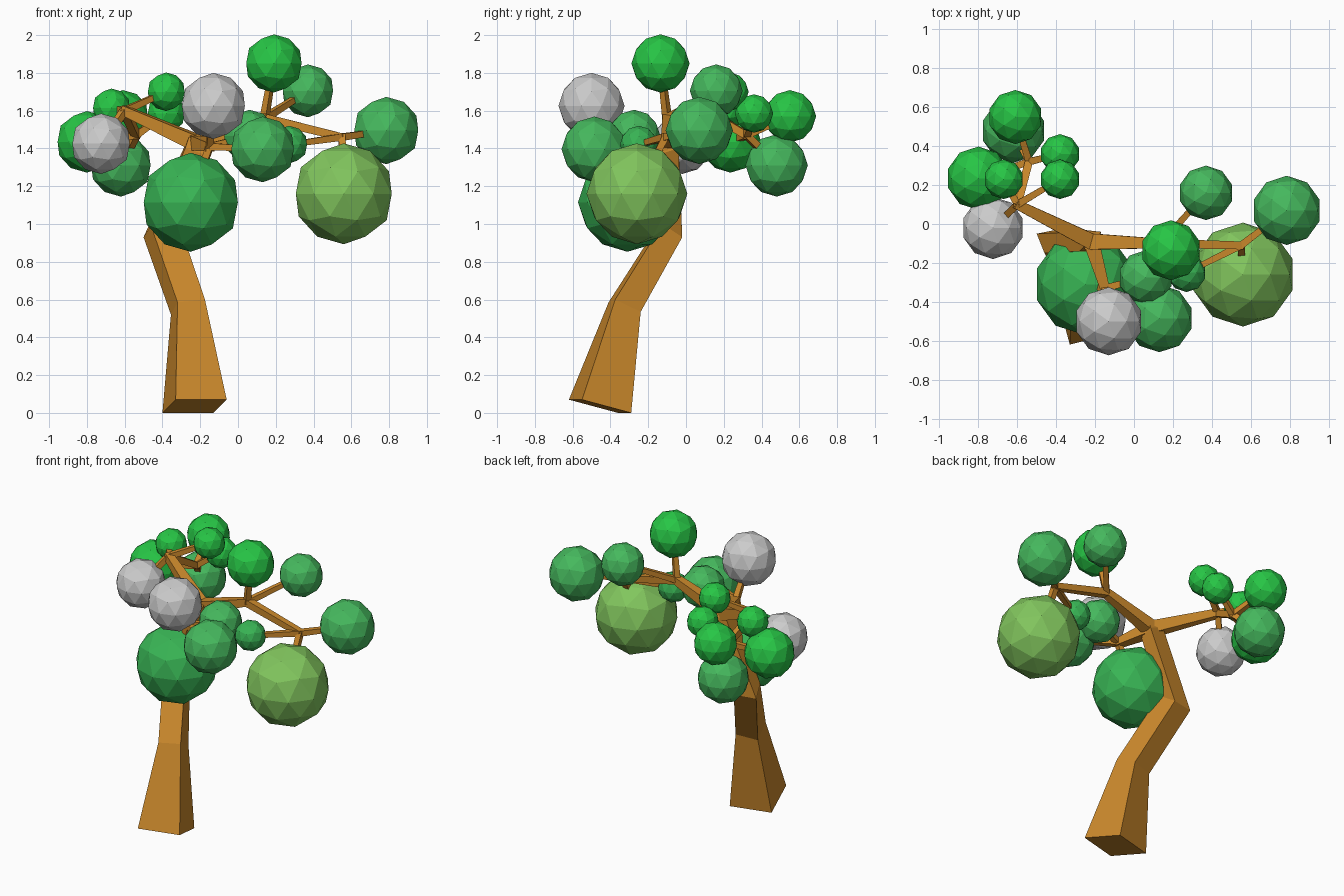
import bpy, bmesh
from mathutils import Vector

if "Cube" in bpy.data.objects:
    bpy.data.objects.remove(bpy.data.objects["Cube"])


def material(name, rgb):
    m = bpy.data.materials.new(name)
    m.diffuse_color = (*rgb, 1)
    m.use_nodes = True
    m.node_tree.nodes["Principled BSDF"].inputs["Base Color"].default_value = m.diffuse_color
    return m


wood = material("wood", (0.60, 0.25, 0.025))
bright = material("bright_leaf", (0.02, 0.56, 0.06))
mid = material("mid_leaf", (0.06, 0.48, 0.11))
deep = material("deep_leaf", (0.04, 0.46, 0.09))
lime = material("lime_leaf", (0.22, 0.56, 0.11))


def make_object(name, bm, mat):
    bmesh.ops.recalc_face_normals(bm, faces=bm.faces[:])
    me = bpy.data.meshes.new(name)
    bm.to_mesh(me)
    bm.free()
    ob = bpy.data.objects.new(name, me)
    bpy.context.collection.objects.link(ob)
    if mat:
        me.materials.append(mat)
    return ob


def loft(name, rings, mat):
    """Skin a stack of four-cornered rings and cap both ends."""
    bm = bmesh.new()
    vs = [[bm.verts.new(p) for p in r] for r in rings]
    for a, b in zip(vs, vs[1:]):
        for i in range(4):
            j = (i + 1) % 4
            bm.faces.new((a[i], a[j], b[j], b[i]))
    bm.faces.new(vs[0][::-1])
    bm.faces.new(vs[-1])
    return make_object(name, bm, mat)


def branch(name, p, q, r0, r1):
    """Square tapered limb from p to q, half widths r0 and r1."""
    p, q = Vector(p), Vector(q)
    d = (q - p).normalized()
    side = d.cross(Vector((0, 0, 1))).normalized()
    up = side.cross(d)
    rings = [[c + side * sx * r + up * sy * r
              for sx, sy in ((-1, -1), (1, -1), (1, 1), (-1, 1))]
             for c, r in ((p - d * r0 * 0.5, r0), (q + d * r1 * 0.5, r1))]
    return loft(name, rings, wood)


# Leaning, tapering trunk
loft("trunk", [
    [(-.33, -.62, .07), (-.06, -.55, .07), (-.13, -.29, 0), (-.40, -.36, 0)],
    [(-.32, -.41, .585), (-.175, -.375, .60), (-.21, -.24, .535), (-.355, -.275, .52)],
    [(-.46, -.15, .99), (-.31, -.125, 1.0), (-.35, -.02, .93), (-.50, -.05, .93)],
    [(-.28, -.14, 1.40), (-.18, -.14, 1.37), (-.17, -.04, 1.40), (-.27, -.04, 1.44)],
    [(-.26, -.12, 1.46), (-.18, -.12, 1.44), (-.18, -.06, 1.44), (-.26, -.06, 1.47)],
], wood)

# Leaf clumps: centre, radius, material (None stays grey)
leaves = {
    "lower_front": ((-.25, -.31, 1.115), .262, deep),
    "lower_right": ((.56, -.26, 1.16), .267, lime),
    "far_right": ((.785, .07, 1.495), .178, mid),
    "crown": ((.19, -.135, 1.85), .154, bright),
    "right_back": ((.37, .16, 1.705), .14, mid),
    "front_grey": ((-.13, -.5, 1.625), .175, None),
    "front_middle": ((.13, -.485, 1.395), .174, mid),
    "inner_small": ((.27, -.25, 1.42), .1, deep),
    "inner_front": ((.06, -.275, 1.465), .14, mid),
    "left_grey": ((-.725, -.02, 1.425), .16, None),
    "far_left": ((-.80, .235, 1.435), .163, bright),
    "left_low_back": ((-.62, .48, 1.31), .165, mid),
    "left_back": ((-.61, .55, 1.57), .139, bright),
    "left_small": ((-.67, .23, 1.615), .102, bright),
    "left_top": ((-.38, .23, 1.70), .102, bright),
    "left_inner": ((-.38, .36, 1.585), .102, bright),
}
for name, (loc, r, mat) in leaves.items():
    bm = bmesh.new()
    bmesh.ops.create_icosphere(bm, subdivisions=2, radius=r)
    make_object(name + "_leaves", bm, mat).location = loc

# Main limbs from the fork
fork = (-.22, -.09, 1.43)
left, left_back = (-.60, .10, 1.60), (-.54, .32, 1.47)
right, far = (.14, -.10, 1.56), (.55, -.11, 1.46)
front = (-.15, -.33, 1.41)
for name, p, q, r0, r1 in (
        ("left_limb", fork, left, .042, .024),
        ("left_back_limb", left, left_back, .022, .02),
        ("right_limb", fork, right, .042, .024),
        ("far_right_limb", right, far, .024, .02),
        ("front_limb", fork, front, .042, .024)):
    branch(name, p, q, r0, r1)

# Twigs reaching into each leaf clump
twigs = (
    (left, ("left_grey", "left_small", "left_top")),
    (left_back, ("far_left", "left_low_back", "left_back", "left_inner")),
    (right, ("crown", "right_back")),
    (far, ("far_right", "lower_right", "inner_small")),
    (front, ("front_grey", "front_middle", "inner_front", "lower_front")),
)
for node, names in twigs:
    for n in names:
        end = Vector(node).lerp(Vector(leaves[n][0]), .75)
        branch(n + "_twig", node, end, .019, .015)
